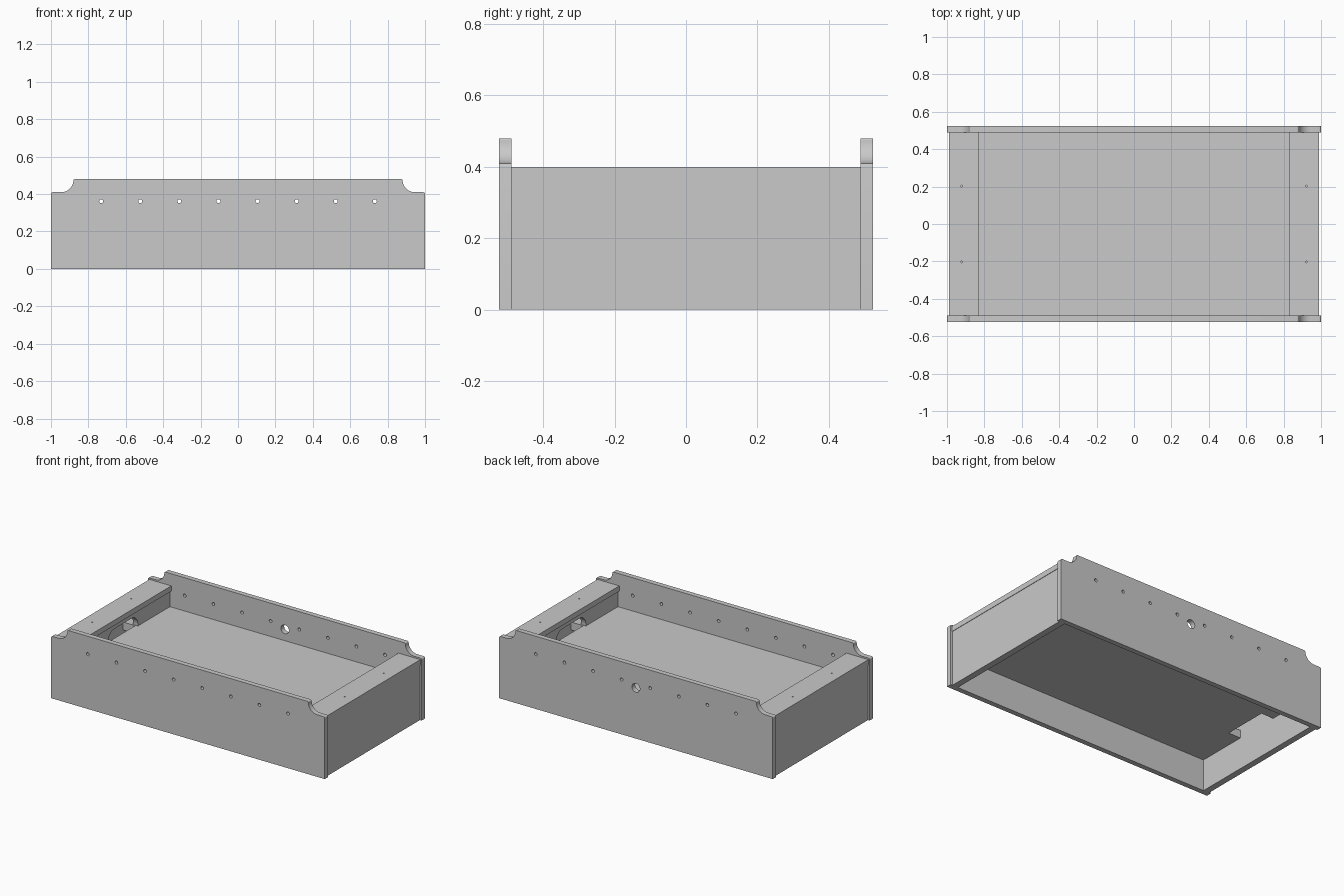
import bpy
import math
from mathutils import Matrix

cube = bpy.data.objects.get("Cube")
if cube:
    bpy.data.objects.remove(cube, do_unlink=True)

# One flat grey for the whole tray
GREY = (0.585, 0.585, 0.585, 1.0)
mat = bpy.data.materials.new("plain_grey")
mat.use_nodes = True
mat.diffuse_color = GREY
mat.node_tree.nodes["Principled BSDF"].inputs["Base Color"].default_value = GREY

# Plane matrices: local (u, v, thickness) to world
XY = Matrix(((1, 0, 0), (0, 1, 0), (0, 0, 1))).to_4x4()
XZ = Matrix(((1, 0, 0), (0, 0, -1), (0, 1, 0))).to_4x4()
YZ = Matrix(((0, 0, 1), (1, 0, 0), (0, 1, 0))).to_4x4()


def arc(cx, cy, r, a0, a1, n):
    return [(cx + r * math.cos(math.radians(a0 + (a1 - a0) * i / n)),
             cy + r * math.sin(math.radians(a0 + (a1 - a0) * i / n)))
            for i in range(n + 1)]


def circle(cx, cy, r, n=20):
    return arc(cx, cy, r, 0, 360, n)[:-1]


def rect(u0, u1, v0, v1):
    return [(u0, v0), (u1, v0), (u1, v1), (u0, v1)]


def board(name, outline, thickness, plane, location, holes=()):
    """Flat board with holes, cut from a filled 2D outline."""
    curve = bpy.data.curves.new(name, "CURVE")
    curve.dimensions = "2D"
    curve.fill_mode = "BOTH"
    curve.extrude = thickness / 2
    for loop in [outline, *holes]:
        spline = curve.splines.new("POLY")
        spline.points.add(len(loop) - 1)
        for point, (u, v) in zip(spline.points, loop):
            point.co = (u, v, 0, 1)
        spline.use_cyclic_u = True
    obj = bpy.data.objects.new(name, curve)
    bpy.context.collection.objects.link(obj)
    obj.matrix_world = Matrix.Translation(location) @ plane
    bpy.ops.object.select_all(action="DESELECT")
    obj.select_set(True)
    bpy.context.view_layer.objects.active = obj
    bpy.ops.object.convert(target="MESH")
    obj = bpy.context.view_layer.objects.active
    obj.data.materials.clear()
    obj.data.materials.append(mat)
    bpy.ops.object.shade_smooth_by_angle(angle=math.radians(30))


# Long panels with scooped shoulders
right_edge = ([(1, 0)] + arc(0.99, 0.4, 0.01, 0, 90, 4)
              + arc(0.945, 0.475, 0.065, 270, 180, 12)
              + arc(0.872, 0.472, 0.008, 0, 90, 4))
panel = right_edge + [(-x, z) for x, z in reversed(right_edge)]
pegs = [circle((i - 3.5) * 0.209, 0.362, 0.0105, 14) for i in range(8)]
board("front_panel", panel, 0.034, XZ, (0, -0.506, 0), pegs)
board("back_panel", panel, 0.034, XZ, (0, 0.506, 0),
      pegs + [circle(0, 0.335, 0.029, 28)])

# Raised floor with a cable notch at each end
side = [(0.945, -0.489), (0.945, -0.15), (0.855, -0.15),
        (0.855, 0.15), (0.945, 0.15), (0.945, 0.489)]
board("floor", side + [(-x, -y) for x, y in side], 0.052, XY, (0, 0, 0.234))

# End boards, inner walls with rounded slots, and ledges on top
wall = ([(-0.489, 0.26), (-0.155, 0.26)]
        + arc(-0.09, 0.27, 0.065, 180, 90, 8)
        + arc(0.09, 0.27, 0.065, 90, 0, 8)
        + [(0.155, 0.26), (0.489, 0.26), (0.489, 0.365), (-0.489, 0.365)])
for label, s in (("left", 1), ("right", -1)):
    board(label + "_end_board", rect(-0.489, 0.489, 0, 0.365), 0.042, YZ,
          (s * 0.966, 0, 0))
    board(label + "_inner_wall", wall, 0.035, YZ, (s * 0.8575, 0, 0))
    board(label + "_ledge", rect(-0.08, 0.08, -0.489, 0.489), 0.035, XY,
          (s * 0.91, 0, 0.3825),
          [circle(s * 0.012, y, 0.0045, 12) for y in (-0.203, 0.203)])
